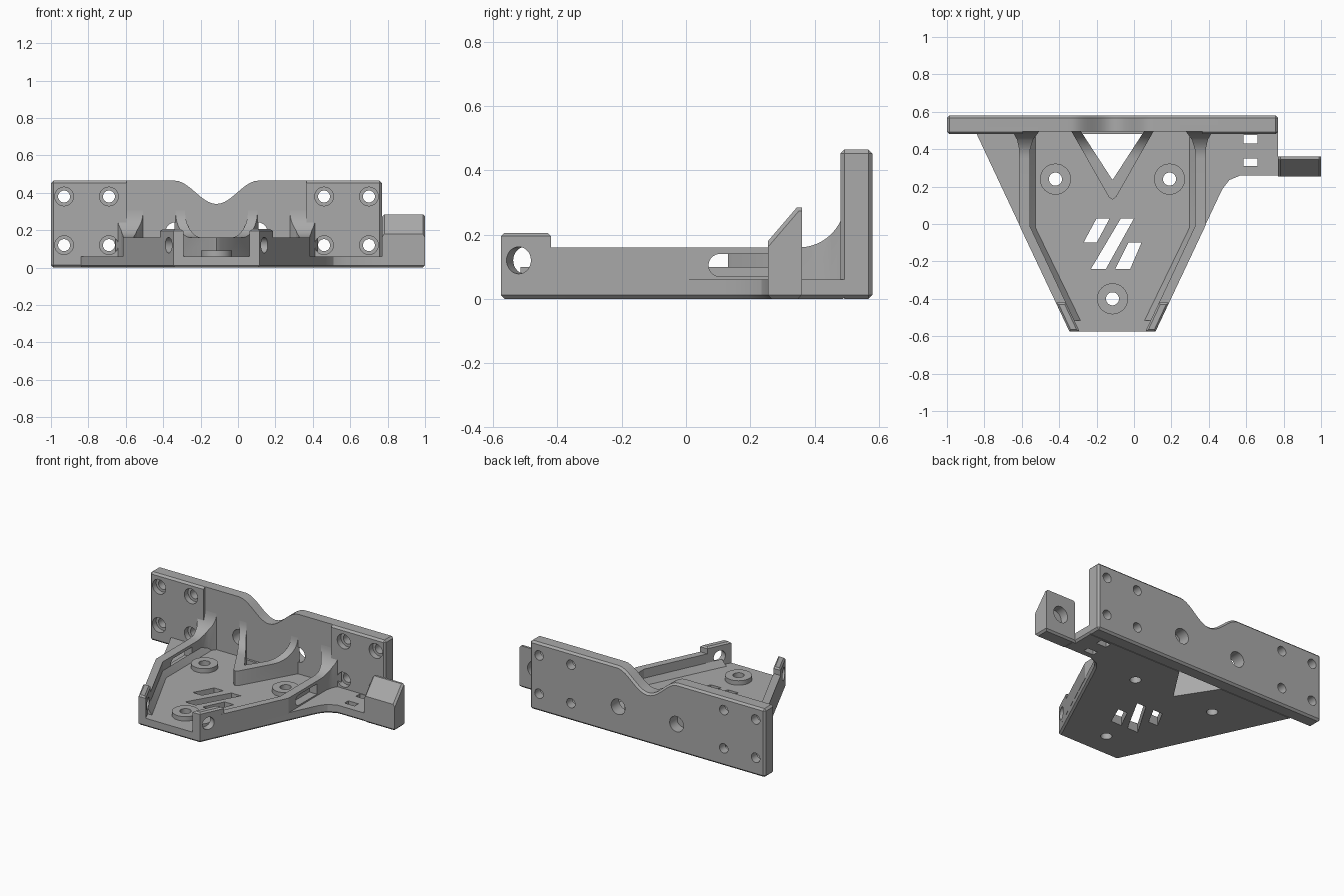
import bpy, bmesh, math
from mathutils import Vector

if "Cube" in bpy.data.objects:
    bpy.data.objects.remove(bpy.data.objects["Cube"])

MID = -0.115  # symmetry plane of the tray
grey = bpy.data.materials.new("mid grey")
grey.use_nodes = True
grey.diffuse_color = (0.4, 0.4, 0.4, 1)
grey.node_tree.nodes["Principled BSDF"].inputs["Base Color"].default_value = (0.4, 0.4, 0.4, 1)


def add(name, bm):
    bmesh.ops.recalc_face_normals(bm, faces=bm.faces)
    mesh = bpy.data.meshes.new(name)
    bm.to_mesh(mesh)
    bm.free()
    mesh.materials.append(grey)
    ob = bpy.data.objects.new(name, mesh)
    bpy.context.collection.objects.link(ob)
    return ob


def prism(name, pts, axis, lo, hi, bevel=0, pick=None):
    """Extrude a 2D outline along an axis, bevelling the sharp edges that pick accepts."""
    place = {"x": lambda a, b, c: (c, a, b), "y": lambda a, b, c: (a, c, b),
             "z": lambda a, b, c: (a, b, c)}[axis]
    bm = bmesh.new()
    ends = [[bm.verts.new(place(a, b, c)) for a, b in pts] for c in (lo, hi)]
    n = len(pts)
    bm.faces.new(ends[0])
    bm.faces.new(ends[1])
    for i in range(n):
        j = (i + 1) % n
        bm.faces.new((ends[0][i], ends[0][j], ends[1][j], ends[1][i]))
    bmesh.ops.recalc_face_normals(bm, faces=bm.faces)
    if bevel:
        edges = [e for e in bm.edges if e.calc_face_angle() > 0.6 and (not pick or pick(e))]
        bmesh.ops.bevel(bm, geom=edges, offset=bevel, segments=1, affect="EDGES")
    return add(name, bm)


def rod(name, centre, direction, radius, length, sides=32):
    bm = bmesh.new()
    bmesh.ops.create_cone(bm, cap_ends=True, segments=sides, radius1=radius,
                          radius2=radius, depth=length)
    turn = Vector(direction).to_track_quat("Z", "Y").to_matrix()
    bmesh.ops.rotate(bm, matrix=turn, verts=bm.verts)
    bmesh.ops.translate(bm, vec=centre, verts=bm.verts)
    return add(name, bm)


def box(x0, x1, y0, y1):
    return [(x0, y0), (x1, y0), (x1, y1), (x0, y1)]


def mirror(pts):
    return [(2 * MID - x, y) for x, y in pts]


def cut(ob, cutters):
    """Subtract every cutter for good, then discard the cutters."""
    bpy.context.view_layer.objects.active = ob
    for c in cutters:
        mod = ob.modifiers.new("cut", "BOOLEAN")
        mod.operation, mod.solver, mod.object = "DIFFERENCE", "EXACT", c
        bpy.ops.object.modifier_apply(modifier=mod.name)
        bpy.data.objects.remove(c)


def low_edge(e):
    return all(v.co.z < 0.001 for v in e.verts)


parts = []
bosses = [(MID - 0.305, 0.24), (MID + 0.305, 0.24), (MID, -0.40)]
v_hole = [(MID - 0.175, 0.505), (MID, 0.235), (MID + 0.175, 0.505)]

# Upright mounting plate with a curved dip in its top edge
dip = [(MID + 0.225 * t, 0.34 + 0.125 * (1 - math.cos(math.pi * t)) / 2)
       for t in [i / 10 for i in range(10, -11, -1)]]
plate = prism("mounting_plate", [(-1, 0), (0.77, 0), (0.77, 0.465)] + dip + [(-1, 0.465)],
              "y", 0.48, 0.58, 0.013)
cutters = [prism("recess", box(-0.595, 0.365, 0.06, 0.6), "y", 0.4, 0.495)]
for x in (-0.93, -0.69, 0.46, 0.70):
    for z in (0.12, 0.38):
        cutters += [rod("screw", (x, 0.53, z), (0, 1, 0), 0.032, 0.3),
                    rod("counterbore", (x, 0.47, z), (0, 1, 0), 0.05, 0.1)]
for x in (MID - 0.22, MID + 0.22):
    cutters.append(rod("rod_hole", (x, 0.53, 0.19), (0, 1, 0), 0.052, 0.3))
cut(plate, cutters)
parts.append(plate)

# Tapered floor with a side arm
outline = [(-0.345, -0.575), (0.115, -0.575), (0.45, 0.14), (0.475, 0.19), (0.51, 0.235),
           (0.57, 0.26), (0.79, 0.26), (0.79, 0.36), (0.77, 0.36), (0.77, 0.5), (-0.85, 0.5)]
floor = prism("tray_floor", outline, "z", 0, 0.06, 0.012, low_edge)
slits = [[(-0.27, -0.10), (-0.20, -0.10), (-0.13, 0.03), (-0.20, 0.03)],
         [(-0.23, -0.24), (-0.15, -0.24), (0.00, 0.03), (-0.07, 0.03)],
         [(-0.10, -0.24), (-0.02, -0.24), (0.04, -0.10), (-0.03, -0.10)]]
holes = slits + [v_hole, box(0.585, 0.66, 0.43, 0.475), box(0.585, 0.66, 0.31, 0.35)]
cutters = [prism("hole", h, "z", -0.1, 0.2) for h in holes]
cutters += [rod("hole", (x, y, 0), (0, 0, 1), 0.035, 0.5) for x, y in bosses]
cut(floor, cutters)
parts.append(floor)


def sweep_cutter():
    """Everything above the wall tops, which curve up into the plate."""
    arc = [(0.35 + 0.145 * math.sin(a), 0.305 - 0.145 * math.cos(a))
           for a in [math.pi / 2 * i / 12 for i in range(13)]]
    return prism("sweep", [(-0.8, 0.16)] + arc + [(0.495, 0.6), (-0.8, 0.6)], "x", -2, 2)


# Side walls flaring into the plate, front posts and the cove along the floor
wall = [(-0.345, -0.575), (-0.614, -0.005), (-0.614, 0.40), (-0.625, 0.45), (-0.655, 0.505),
        (-0.50, 0.505), (-0.54, 0.45), (-0.555, 0.40), (-0.555, -0.015), (-0.291, -0.575)]
post = [(-0.345, -0.575), (-0.418, -0.42), (-0.364, -0.42), (-0.291, -0.575)]
inner = [(-0.32, -0.515), (-0.556, -0.015), (-0.556, 0.50)]
foot = [(-0.285, -0.515), (-0.525, -0.02), (-0.525, 0.50)]
for side, flip, sign in (("right", list, -1), ("left", mirror, 1)):
    w = prism(side + "_wall", flip(wall), "z", 0.05, 0.305)
    slot = prism("slot", [(0.105 + 0.035 * math.cos(a), 0.105 + 0.035 * math.sin(a))
                          for a in [math.pi * (0.5 + i / 10) for i in range(11)]]
                 + [(0.30, 0.07), (0.30, 0.14)], "x", MID + sign * 0.4, MID + sign * 0.6)
    p = prism(side + "_front_post", flip(post), "z", 0.05, 0.205, 0.01,
              lambda e: all(v.co.z > 0.2 for v in e.verts))
    cut(w, [sweep_cutter(), slot])
    for ob in (w, p):
        hole = rod("hole", (MID + sign * 0.245, -0.515, 0.12), (sign * 0.905, -0.426, 0),
                   0.042, 0.3)
        cut(ob, [hole])
    bm = bmesh.new()
    rows = [[bm.verts.new((x, y, z)) for x, y in flip(path)]
            for path, z in ((inner, 0.10), (foot, 0.058), (inner, 0.055))]
    for i in range(len(inner) - 1):
        for a, b in ((0, 1), (1, 2), (2, 0)):
            bm.faces.new((rows[a][i], rows[a][i + 1], rows[b][i + 1], rows[b][i]))
    for i in (0, -1):
        bm.faces.new([r[i] for r in rows])
    parts += [w, p, add(side + "_cove", bm)]

# Wedge-shaped wall round the triangular opening
v_outer = [(MID + 0.225, 0.505), (MID + 0.02, 0.145), (MID, 0.13), (MID - 0.02, 0.145),
           (MID - 0.225, 0.505)]
v_wall = prism("wedge_wall", v_hole + v_outer, "z", 0.04, 0.305)
cut(v_wall, [sweep_cutter()])
parts.append(v_wall)

# Screw bosses
for i, (x, y) in enumerate(bosses):
    boss = rod(f"boss_{i + 1}", (x, y, 0.0725), (0, 0, 1), 0.083, 0.035)
    cut(boss, [rod("hole", (x, y, 0), (0, 0, 1), 0.035, 0.5)])
    parts.append(boss)

# Sloped end block on the arm with a blind hole in its back
block = prism("end_block", [(0.255, 0), (0.36, 0), (0.36, 0.285), (0.345, 0.285), (0.255, 0.18)],
              "x", 0.77, 1.0, 0.012, lambda e: abs(e.verts[0].co.y - e.verts[1].co.y) > 0.001
              or low_edge(e))
cut(block, [rod("hole", (0.885, 0.36, 0.15), (0, 1, 0), 0.055, 0.12)])
parts.append(block)

# Smooth the round surfaces, keep edges sharp
for ob in bpy.context.view_layer.objects:
    ob.select_set(ob in parts)
bpy.context.view_layer.objects.active = plate
bpy.ops.object.shade_smooth_by_angle(angle=math.radians(25))
